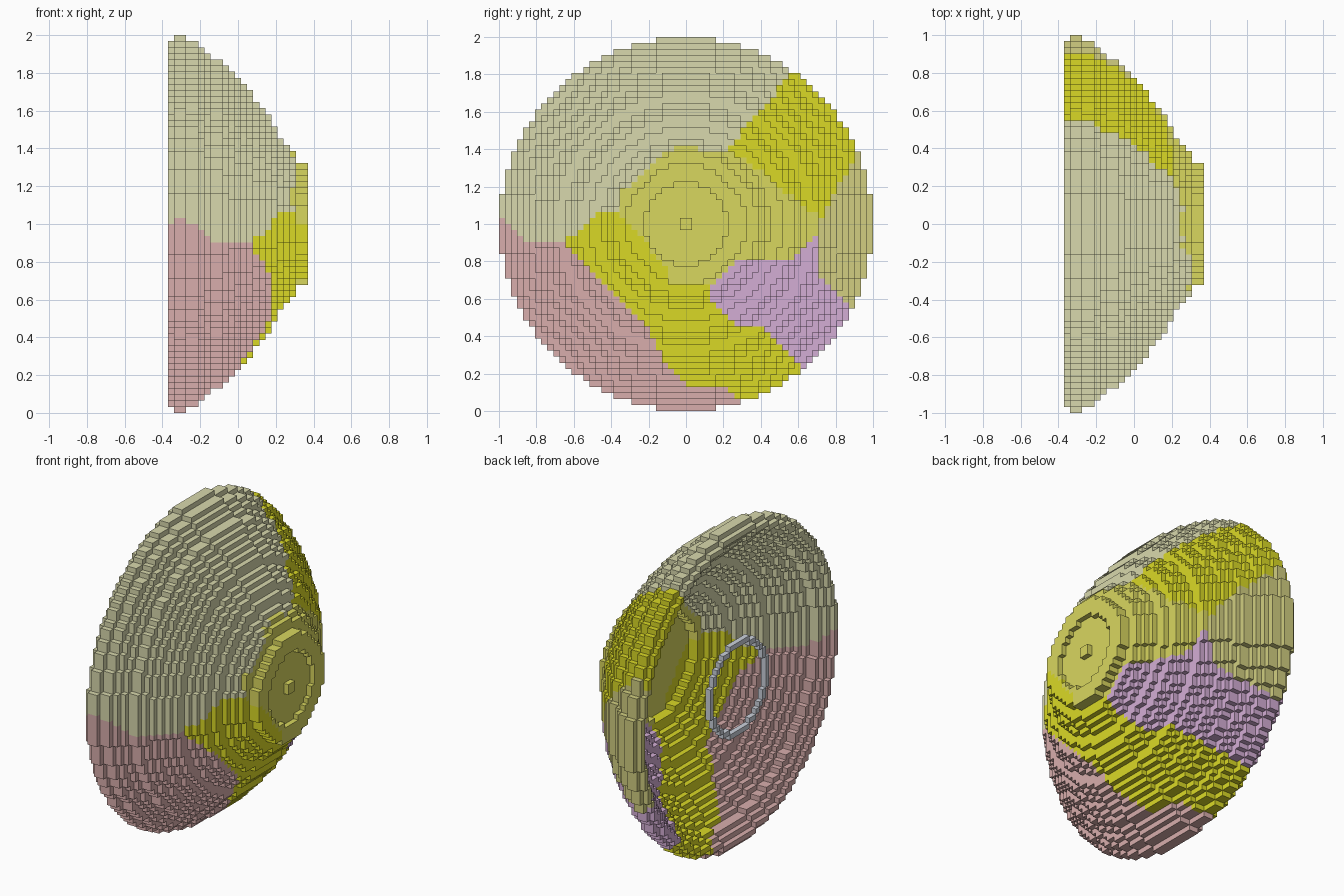
import bpy, bmesh, math

cube = bpy.data.objects.get("Cube")
if cube:
    bpy.data.objects.remove(cube, do_unlink=True)

V = 2 / 62            # block size
X0 = -11.5 * V        # x of the open rim
WALL = 5              # wall thickness in layers, measured along x

# Dome radius in blocks for each layer, from the open rim to the flat cap
RADII = [30, 31, 31, 30, 30, 29, 28, 27, 27, 26, 25, 24,
         23, 22, 20, 19, 18, 16, 14, 13, 12, 10, 10]
N = len(RADII)


def material(name, rgb):
    """Flat material from 0-255 sRGB values."""
    lin = [((c / 255 + 0.055) / 1.055) ** 2.4 for c in rgb] + [1.0]
    m = bpy.data.materials.new(name)
    m.use_nodes = True
    m.diffuse_color = lin
    bsdf = m.node_tree.nodes["Principled BSDF"]
    bsdf.inputs["Base Color"].default_value = lin
    bsdf.inputs["Roughness"].default_value = 0.8
    return m


def inside(poly, y, z):
    """Point in polygon test in the y-z plane."""
    hit = False
    for (y1, z1), (y2, z2) in zip(poly, poly[1:] + poly[:1]):
        if (z1 > z) != (z2 > z) and y < y1 + (z - z1) / (z2 - z1) * (y2 - y1):
            hit = not hit
    return hit


# Shards of the dome: name, colour, outline in (y, z); first match wins
SHARDS = [
    ("cap_shard", (217, 215, 95),
     [(-.37, 1.06), (-.34, 1.18), (-.12, 1.37), (-.03, 1.42), (.03, 1.42),
      (.1, 1.39), (.22, 1.4), (.37, 1.3), (.71, 1.04), (.7, .94), (.58, .81),
      (.28, .81), (.12, .67), (-.08, .68), (-.09, .76)]),
    ("mauve_shard", (212, 174, 213),
     [(.12, .67), (.28, .81), (.58, .81), (.7, .95), (.72, .73), (.87, .57),
      (1.1, .4), (.8, 0), (.62, .23), (.41, .45), (.24, .47), (.15, .57)]),
    ("lower_yellow_shard", (218, 217, 38),
     [(-.65, .9), (-.47, 1.07), (-.37, 1.07), (0, .75), (.3, .6), (.62, .23),
      (.7, -.1), (.32, -.1), (.28, .07), (.2, .13), (0, .14), (-.12, .27),
      (-.2, .45)]),
    ("upper_yellow_shard", (218, 217, 38),
     [(.57, 1.81), (.22, 1.4), (.37, 1.28), (.71, 1.02), (.92, 1.38),
      (1.1, 1.6), (.8, 2.1)]),
    ("back_shard", (210, 207, 129),
     [(.69, 1.04), (.92, 1.38), (1.2, 1.5), (1.2, .3), (.87, .57), (.71, .73),
      (.69, .95)]),
    ("pink_shard", (216, 174, 172),
     [(-1.1, 1.07), (-.97, 1.04), (-.88, .91), (-.65, .9), (-.1, .4), (.35, .1),
      (.35, -.1), (-1.1, -.1)]),
    ("pale_shard", (217, 217, 173), None),
]


def shell_block(i, r):
    """True where the hollow dome is solid."""
    if r > RADII[i] - 0.1:
        return False
    if i + WALL < N and r <= min(RADII[i] - 1, RADII[i + WALL]) - 0.1:
        return False
    # shallow round recess in the cap, with a centre stud
    return not (i == N - 1 and 1 < r <= 6.9)


# Sort every solid block into its shard (block centres lie at half steps)
blocks = {}
for j in range(-31, 31):
    for k in range(-31, 31):
        y, z = j + .5, k + .5
        r = math.hypot(y, z)
        shard = next(n for n, c, p in SHARDS
                     if p is None or inside(p, y * V, 1 + z * V))
        for i in range(N):
            if shell_block(i, r):
                blocks[i, j, k] = shard
            elif i == 0 and 8 < r <= 9:
                blocks[i, j, k] = "inner_ring"


def face_corners(axis, sign):
    """Four corners of a block face, in outward order."""
    a, b = (axis + 1) % 3, (axis + 2) % 3
    out = []
    for u, w in ((0, 0), (1, 0), (1, 1), (0, 1)):
        c = [0, 0, 0]
        c[axis], c[a], c[b] = (sign + 1) // 2, u, w
        out.append(tuple(c))
    return out if sign > 0 else out[::-1]


FACES = []
for axis in range(3):
    for sign in (-1, 1):
        d = [0, 0, 0]
        d[axis] = sign
        FACES.append((tuple(d), face_corners(axis, sign)))


def build(name, mat):
    """Make one part from the exposed faces of its blocks."""
    bm = bmesh.new()
    verts = {}

    def vert(p):
        if p not in verts:
            verts[p] = bm.verts.new((X0 + p[0] * V, p[1] * V, 1 + p[2] * V))
        return verts[p]

    for (i, j, k), owner in blocks.items():
        if owner != name:
            continue
        for (dx, dy, dz), corners in FACES:
            if (i + dx, j + dy, k + dz) not in blocks:
                bm.faces.new([vert((i + a, j + b, k + c)) for a, b, c in corners])
    mesh = bpy.data.meshes.new(name)
    bm.to_mesh(mesh)
    bm.free()
    mesh.materials.append(mat)
    bpy.context.collection.objects.link(bpy.data.objects.new(name, mesh))


# Dome shards (both yellow shards share a material) and the ring in the opening
mats = {}
NAMES = {"cap_shard": "olive", "mauve_shard": "mauve", "back_shard": "khaki",
         "pink_shard": "dusty pink", "pale_shard": "pale sage"}
for name, rgb, _ in SHARDS:
    if rgb not in mats:
        mats[rgb] = material(NAMES.get(name, "strong yellow"), rgb)
    build(name, mats[rgb])
build("inner_ring", material("light steel", (204, 210, 220)))
